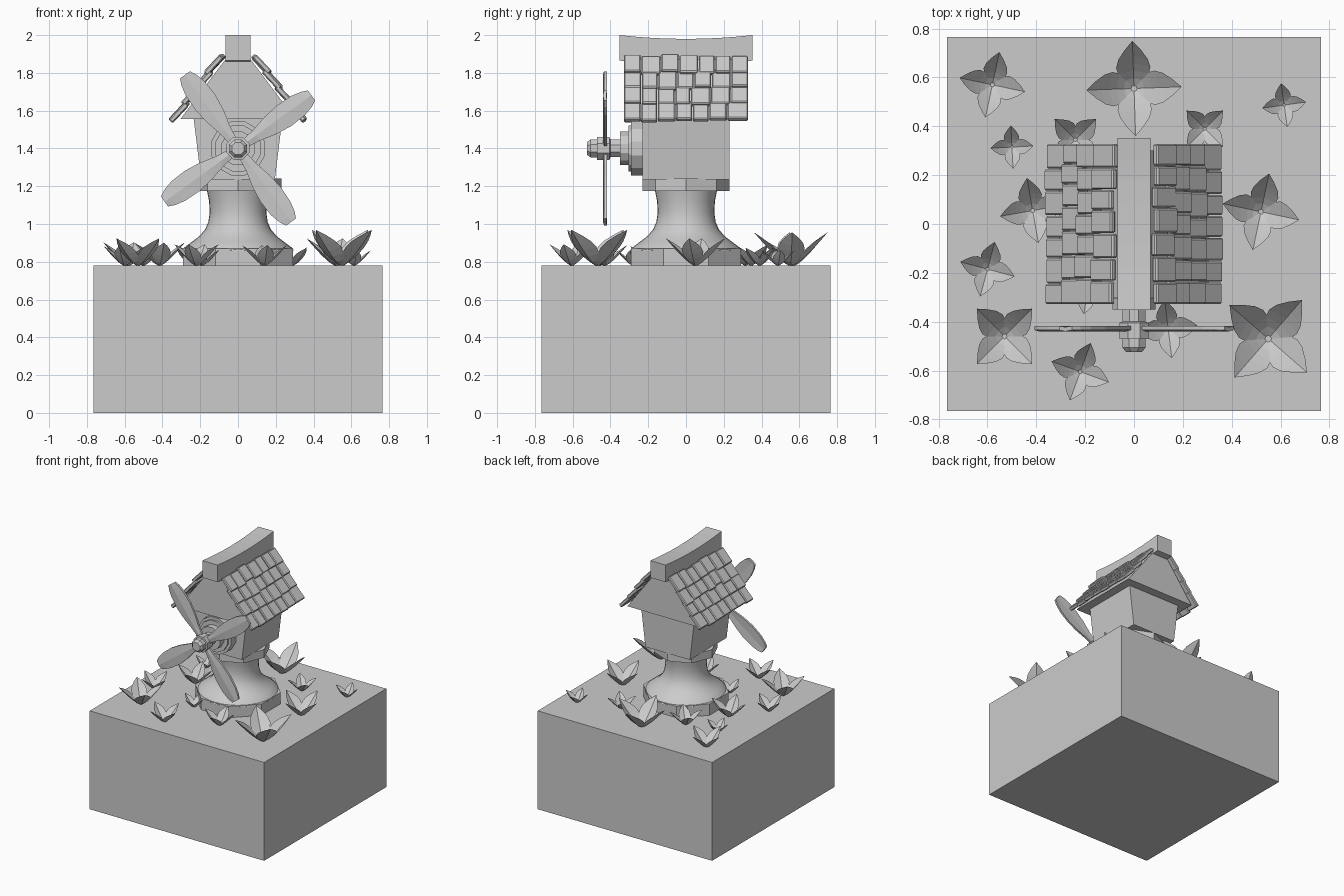
import bpy, bmesh, math, random
from math import sin, cos, pi, radians
from mathutils import Matrix, Vector

if "Cube" in bpy.data.objects:
    bpy.data.objects.remove(bpy.data.objects["Cube"])

random.seed(4)

def finish(name, bm, smooth=False):
    bmesh.ops.recalc_face_normals(bm, faces=bm.faces)
    me = bpy.data.meshes.new(name)
    bm.to_mesh(me)
    bm.free()
    ob = bpy.data.objects.new(name, me)
    bpy.context.collection.objects.link(ob)
    if smooth:
        bpy.context.view_layer.objects.active = ob
        ob.select_set(True)
        bpy.ops.object.shade_smooth_by_angle(angle=radians(35))
        ob.select_set(False)
    return ob

def lathe(name, profile, n, mat=Matrix(), turn=0.0, smooth=False):
    """Capped solid of revolution about local z from (radius, height) points."""
    bm = bmesh.new()
    rings = [[bm.verts.new(mat @ Vector((r * cos(turn + 2 * pi * i / n),
                                         r * sin(turn + 2 * pi * i / n), z)))
              for i in range(n)] for r, z in profile]
    for a, b in zip(rings, rings[1:]):
        for i in range(n):
            bm.faces.new((a[i], a[(i + 1) % n], b[(i + 1) % n], b[i]))
    bm.faces.new(rings[0])
    bm.faces.new(rings[-1])
    return finish(name, bm, smooth)

def loft(name, sections):
    """Capped solid through matching loops of points."""
    bm = bmesh.new()
    loops = [[bm.verts.new(p) for p in s] for s in sections]
    n = len(loops[0])
    for a, b in zip(loops, loops[1:]):
        for i in range(n):
            bm.faces.new((a[i], a[(i + 1) % n], b[(i + 1) % n], b[i]))
    bm.faces.new(loops[0])
    bm.faces.new(loops[-1])
    return finish(name, bm)

def rect(hx, hy, z):
    return [(-hx, -hy, z), (hx, -hy, z), (hx, hy, z), (-hx, hy, z)]

# Ground block
GROUND = 0.78
loft("ground_block", [rect(0.765, 0.765, 0), rect(0.765, 0.765, GROUND)])

# Pedestal: octagonal foot, flared column, octagonal collar
lathe("pedestal_foot", [(0.314, GROUND), (0.314, 0.87)], 8, turn=pi / 8)
lathe("pedestal_column", [(0.295, 0.86), (0.285, 0.875), (0.245, 0.905), (0.205, 0.935),
                          (0.175, 0.97), (0.157, 1.01), (0.150, 1.06), (0.153, 1.12),
                          (0.165, 1.18)], 32, smooth=True)
lathe("pedestal_collar", [(0.23, 1.175), (0.23, 1.24)], 8)

# House walls and gable
loft("house_walls", [rect(0.195, 0.23, 1.235), rect(0.235, 0.23, 1.56)])
gable = [(-0.305, 1.555), (0.305, 1.555), (0.015, 1.94), (-0.015, 1.94)]
loft("roof_gable", [[(x, y, z) for x, z in gable] for y in (-0.3, 0.3)])

# Ridge beam with a sagging top
sections = []
for i in range(9):
    t = -1 + i / 4
    sag = 0.02 * (1 - t * t)
    y = 0.352 * t
    sections.append([(-0.067, y, 1.865 - sag), (0.067, y, 1.865 - sag),
                     (0.067, y, 2.0 - sag), (-0.067, y, 2.0 - sag)])
loft("ridge_beam", sections)

# Roof tiles: four overlapping rows per side, uneven widths
def roof_tiles(name, side):
    bm = bmesh.new()
    d, n = Vector((0.6, 0, -0.8)), Vector((0.8, 0, 0.6))
    mirror = Matrix.Scale(side, 4, (1, 0, 0))
    for row in range(4):
        low = Vector((0.338 - 0.063 * row, 0, 1.535 + 0.084 * row))
        weights = [random.uniform(0.85, 1.15) for _ in range(7)]
        y = -0.33
        for w in weights:
            width = 0.66 * w / sum(weights)
            length = 0.125 + random.uniform(-0.008, 0.008)
            pos = low - d * (0.062 + random.uniform(-0.008, 0.008)) + n * random.uniform(0.010, 0.018)
            pos.y = y + width / 2
            y += width
            m = (mirror @ Matrix.Translation(pos) @ Matrix.Rotation(radians(47), 4, 'Y')
                 @ Matrix.Diagonal((length, width - 0.004, 0.028, 1)))
            verts = bmesh.ops.create_cube(bm, size=1, matrix=m)["verts"]
            edges = list({e for v in verts for e in v.link_edges})
            bmesh.ops.bevel(bm, geom=edges, offset=0.006, segments=1, affect='EDGES')
    finish(name, bm)

roof_tiles("roof_tiles_right", 1)
roof_tiles("roof_tiles_left", -1)

# Fan mount and hub, turned about the y axis (local z points to the front)
AXIS_Z = 1.4
to_front = Matrix.Translation((0, 0, AXIS_Z)) @ Matrix.Rotation(pi / 2, 4, 'X')
lathe("fan_mount", [(0.147, 0.22), (0.147, 0.29), (0.125, 0.29), (0.125, 0.305),
                    (0.092, 0.305), (0.092, 0.35)], 12, to_front, pi / 12)
lathe("fan_hub", [(0.05, 0.34), (0.05, 0.40), (0.065, 0.405), (0.065, 0.47), (0.052, 0.472),
                  (0.052, 0.505), (0.035, 0.525)], 8, to_front, pi / 8)

# Four blades: flat paddles with a slightly raised centre rib
half = [(0.03, 0.022), (0.12, 0.035), (0.21, 0.058), (0.30, 0.070), (0.39, 0.066),
        (0.445, 0.052), (0.48, 0.034)]
for k in range(4):
    spin = to_front @ Matrix.Rotation(radians(36 + 90 * k), 4, 'Z')
    secs = [[spin @ Vector(p) for p in ((u, -v, 0.418), (u, 0, 0.422), (u, v * 0.9, 0.418),
                                        (u, v * 0.9, 0.434), (u, 0, 0.440), (u, -v, 0.434))]
            for u, v in half]
    loft("fan_blade_%d" % (k + 1), secs)

# Leafy plants: four cupped leaves each (x, y, reach, turn in degrees)
plants = [(-0.58, 0.57, 0.137, 78), (0, 0.555, 0.195, 92), (0.615, 0.487, 0.09, 98),
          (0.29, 0.39, 0.105, 45), (-0.24, 0.345, 0.12, 45), (-0.50, 0.315, 0.088, 93),
          (-0.415, 0.055, 0.135, 100), (0.52, 0.05, 0.16, 78), (-0.60, -0.185, 0.115, 75),
          (-0.53, -0.46, 0.16, 45), (0.55, -0.47, 0.21, 49), (-0.22, -0.605, 0.125, 70),
          (0.14, -0.43, 0.12, 97), (-0.19, -0.28, 0.09, 80)]
widths = [0.05, 0.20, 0.32, 0.36, 0.31, 0.18, 0.0]
for i, (px, py, R, turn) in enumerate(plants):
    bm = bmesh.new()
    for k in range(4):
        m = (Matrix.Translation((px, py, GROUND)) @
             Matrix.Rotation(radians(turn + 90 * k), 4, 'Z') @ Matrix.Scale(R, 4))
        prev = None
        for j, w in enumerate(widths):
            t = j / 6
            r, h = 0.06 + 0.94 * t, 0.9 * t ** 1.25
            # edges lift inward and upward from the midrib
            lift = 0.25 * w
            row = [bm.verts.new(m @ Vector(p)) for p in
                   ((r - lift, -w, h + lift), (r, 0, h), (r - lift, w, h + lift))]
            if prev:
                for a in (0, 1):
                    bm.faces.new((prev[a], prev[a + 1], row[a + 1], row[a]))
            prev = row
    bmesh.ops.remove_doubles(bm, verts=bm.verts, dist=1e-5)
    finish("plant_%02d" % (i + 1), bm)
